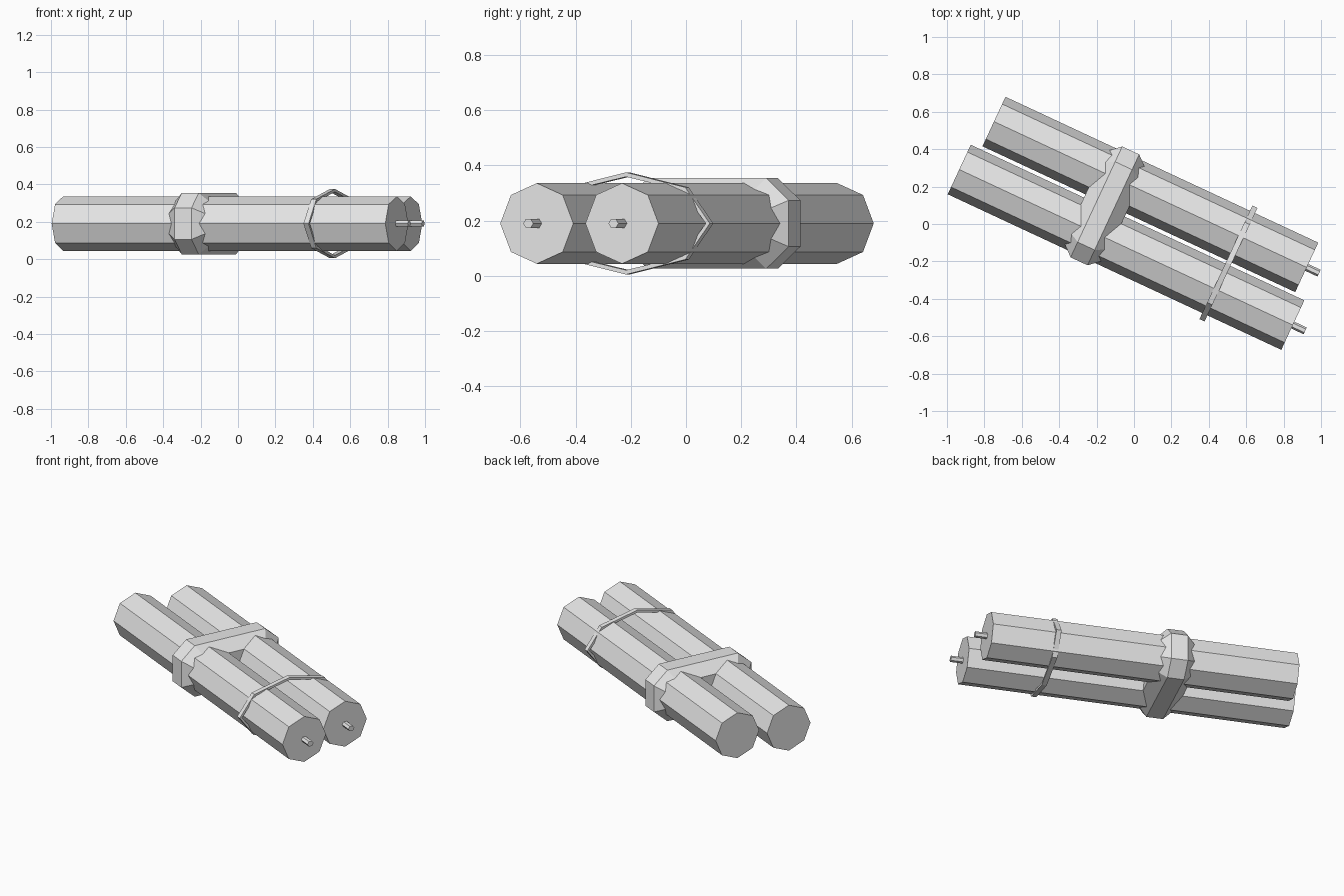
import bpy, bmesh, math
from mathutils import Matrix

if "Cube" in bpy.data.objects:
    bpy.data.objects.remove(bpy.data.objects["Cube"])

TURN = Matrix.Rotation(math.radians(-25), 4, 'Z')
MID_Z = 0.19      # height of the bundle axis
MID_V = 0.022     # sideways centre of the bundle

grey = bpy.data.materials.new("plain_grey")
grey.diffuse_color = (0.8, 0.8, 0.8, 1)
grey.use_nodes = True
grey.node_tree.nodes["Principled BSDF"].inputs["Base Color"].default_value = grey.diffuse_color


def loft(name, rings, closed=False):
    """Skin a list of point rings; cap the ends, or join last ring to first."""
    bm = bmesh.new()
    loops = [[bm.verts.new(p) for p in ring] for ring in rings]
    n = len(loops[0])
    pairs = list(zip(loops, loops[1:]))
    if closed:
        pairs.append((loops[-1], loops[0]))
    else:
        bm.faces.new(loops[0])
        bm.faces.new(loops[-1])
    for a, b in pairs:
        for i in range(n):
            j = (i + 1) % n
            bm.faces.new((a[i], a[j], b[j], b[i]))
    bmesh.ops.recalc_face_normals(bm, faces=bm.faces)
    bm.transform(TURN)
    mesh = bpy.data.meshes.new(name)
    bm.to_mesh(mesh)
    bm.free()
    mesh.materials.append(grey)
    obj = bpy.data.objects.new(name, mesh)
    bpy.context.collection.objects.link(obj)


def ring(u, v, ry, rz, sides):
    """Polygon across the bundle at length position u."""
    return [(u, v + ry * math.cos(i * math.tau / sides),
             MID_Z + rz * math.sin(i * math.tau / sides)) for i in range(sides)]


def chamfered(u, half_v, half_z, cut_v, cut_z):
    """Rectangle with cut corners across the bundle at position u."""
    pts = []
    for sv, sz in ((1, 1), (-1, 1), (-1, -1), (1, -1)):
        a = (u, MID_V + sv * half_v, MID_Z + sz * (half_z - cut_z))
        b = (u, MID_V + sv * (half_v - cut_v), MID_Z + sz * half_z)
        pts += [a, b] if sv * sz > 0 else [b, a]
    return pts


# Two octagonal sticks, each with a short six-sided fuse
for side, v, u0, u1 in (("back", 0.18, -0.91, 0.935), ("front", -0.131, -0.97, 0.998)):
    loft(side + "_stick", [ring(u, v, 0.146, 0.146, 8) for u in (u0, u1)])
    loft(side + "_fuse", [ring(u, v, 0.02, 0.018, 6) for u in (u1 - 0.02, u1 + 0.073)])

# Thick wrap with sloped edges
U = -0.182
loft("wide_band", [chamfered(U - 0.12, 0.265, 0.102, 0.065, 0.055),
                   chamfered(U - 0.05, 0.327, 0.164, 0.09, 0.08),
                   chamfered(U + 0.05, 0.327, 0.164, 0.09, 0.08),
                   chamfered(U + 0.12, 0.265, 0.102, 0.065, 0.055)])

# Thin eight-sided strap around both sticks
S, W, T = 0.547, 0.015, 0.016
loft("thin_strap", [ring(S - W, MID_V, 0.335, 0.185, 8),
                    ring(S + W, MID_V, 0.335, 0.185, 8),
                    ring(S + W, MID_V, 0.335 - T, 0.185 - T, 8),
                    ring(S - W, MID_V, 0.335 - T, 0.185 - T, 8)], closed=True)
